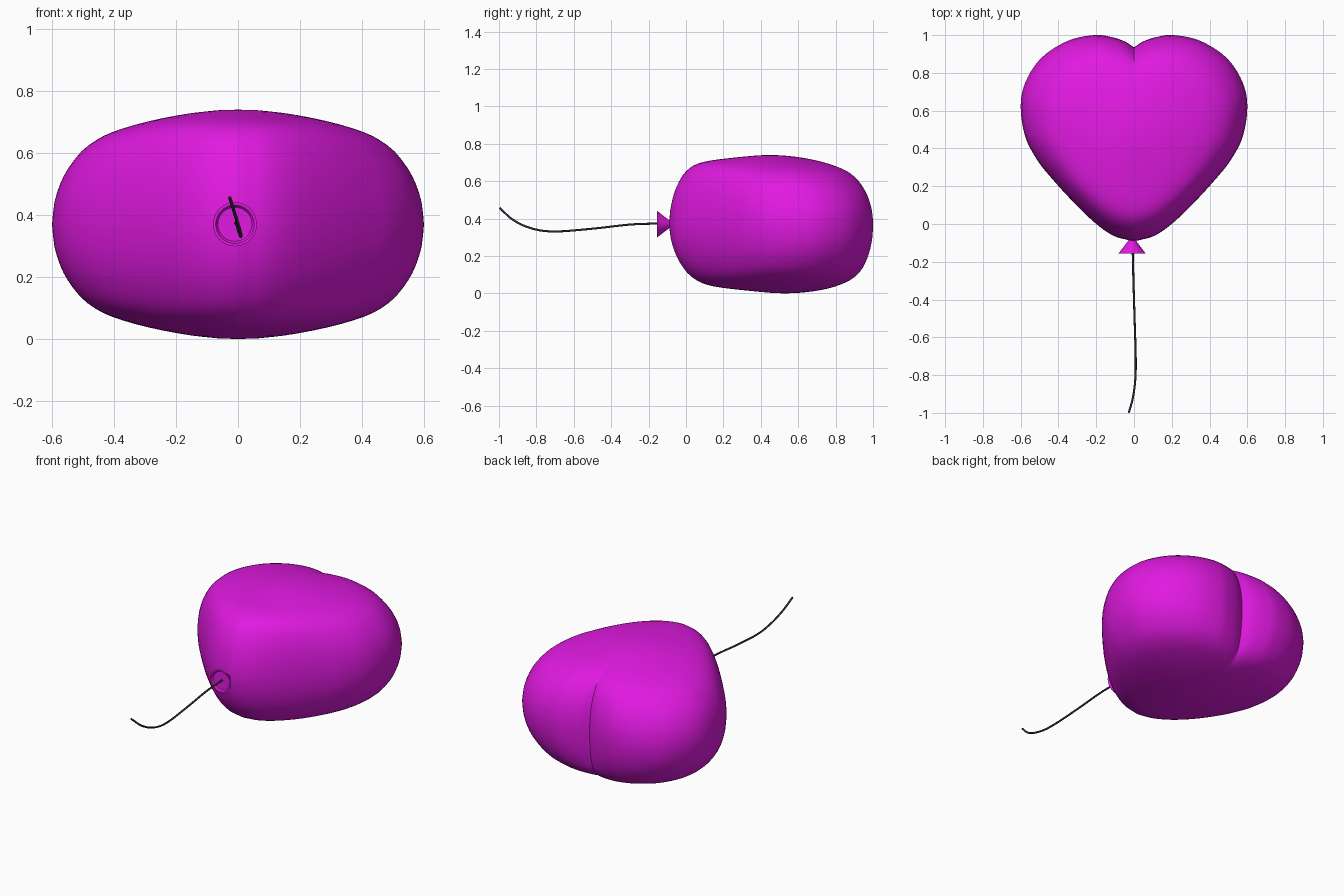
import bpy, bmesh, math
from mathutils import Vector

if "Cube" in bpy.data.objects:
    bpy.data.objects.remove(bpy.data.objects["Cube"])

MID = 0.37  # height of the balloon's seam plane


def material(name, rgb):
    m = bpy.data.materials.new(name)
    m.diffuse_color = (*rgb, 1)
    m.use_nodes = True
    m.node_tree.nodes["Principled BSDF"].inputs["Base Color"].default_value = m.diffuse_color
    return m


def spline(pts, steps):
    """Catmull-Rom interpolation through pts."""
    pts = [Vector(p) for p in pts]
    ext = [2 * pts[0] - pts[1]] + pts + [2 * pts[-1] - pts[-2]]
    out = []
    for a, b, c, d in zip(ext, ext[1:], ext[2:], ext[3:]):
        for i in range(steps):
            t = i / steps
            out.append(0.5 * (2 * b + (c - a) * t + (2 * a - 5 * b + 4 * c - d) * t**2
                              + (3 * b - a - 3 * c + d) * t**3))
    return out + [pts[-1]]


def finish(name, bm, mat, angle=30):
    bmesh.ops.recalc_face_normals(bm, faces=bm.faces)
    me = bpy.data.meshes.new(name)
    bm.to_mesh(me)
    bm.free()
    ob = bpy.data.objects.new(name, me)
    bpy.context.collection.objects.link(ob)
    me.materials.append(mat)
    bpy.ops.object.select_all(action='DESELECT')
    ob.select_set(True)
    bpy.context.view_layer.objects.active = ob
    bpy.ops.object.shade_smooth_by_angle(angle=math.radians(angle))
    return ob


magenta = material("magenta_rubber", (0.75, 0.01, 0.75))
dark = material("dark_string", (0.03, 0.03, 0.03))

# Heart outline: half from cleft to tip, then mirrored
half = spline([(0, 0.935), (0.05, 0.967), (0.12, 0.99), (0.21, 1.0), (0.35, 0.97), (0.49, 0.88),
               (0.575, 0.75), (0.6, 0.62), (0.575, 0.46), (0.51, 0.335), (0.43, 0.235),
               (0.32, 0.115), (0.2, 0.0), (0.1, -0.066), (0.0, -0.09)], 5)
half[-2].y = min(half[-2].y, -0.088)
outline = half + [Vector((-p.x, p.y)) for p in half[-2:0:-1]]

# Puffed cross-section: (inset scale, height above seam)
profile = spline([(1, 0), (0.99, 0.07), (0.965, 0.13), (0.93, 0.18), (0.87, 0.235), (0.8, 0.272),
                  (0.72, 0.298), (0.6, 0.322), (0.45, 0.343), (0.28, 0.359), (0.12, 0.368)], 2)

# Balloon body: rings shrink to a pole above and below the seam
bm = bmesh.new()
seam = [bm.verts.new((p.x, p.y, MID)) for p in outline]
n = len(seam)
for side, cy in ((1, 0.45), (-1, 0.53)):
    prev = seam
    for s, h in profile[1:]:
        w = min(1, max(0, (s - 0.4) / 0.6))
        ring = []
        for p in outline:
            d = p - Vector((0, cy))
            r = d.length
            u = d / r
            front = max(0, -u.y) ** 2
            r = (r * w + 0.53 * (1 - w)) * s
            z = h + 0.35 * front * s**4 * (1 - s)
            ring.append(bm.verts.new((u.x * r, cy + u.y * r, MID + side * z)))
        for i in range(n):
            j = (i + 1) % n
            bm.faces.new((prev[i], prev[j], ring[j], ring[i]))
        prev = ring
    pole = bm.verts.new((0, cy, MID + side * 0.37))
    for i in range(n):
        bm.faces.new((prev[i], prev[(i + 1) % n], pole))
finish("balloon_body", bm, magenta)

# Knot: flared cone with a shallow recessed mouth, (y, radius) profile
bm = bmesh.new()
prev = None
for y, r in ((-0.06, 0.008), (-0.085, 0.018), (-0.155, 0.071), (-0.155, 0.062), (-0.145, 0.055)):
    ring = [bm.verts.new((-0.01 + r * math.cos(a), y, MID + r * math.sin(a)))
            for a in (2 * math.pi * k / 32 for k in range(32))]
    if prev:
        for i in range(32):
            j = (i + 1) % 32
            bm.faces.new((prev[i], prev[j], ring[j], ring[i]))
    else:
        bm.faces.new(ring)
    prev = ring
bm.faces.new(prev)
finish("knot", bm, magenta)

# String: thin tube along a drooping path
path = spline([(-0.007, -0.14, 0.374), (-0.003, -0.3, 0.368), (0.003, -0.5, 0.346),
               (0.009, -0.7, 0.331), (0.007, -0.82, 0.346), (-0.006, -0.92, 0.39),
               (-0.027, -0.997, 0.457)], 6)
cu = bpy.data.curves.new("string", 'CURVE')
cu.dimensions = '3D'
cu.bevel_depth = 0.0055
cu.bevel_resolution = 2
cu.use_fill_caps = True
sp = cu.splines.new('POLY')
sp.points.add(len(path) - 1)
for pt, co in zip(sp.points, path):
    pt.co = (*co, 1)
sp.use_smooth = True
cu.materials.append(dark)
bpy.context.collection.objects.link(bpy.data.objects.new("string", cu))
